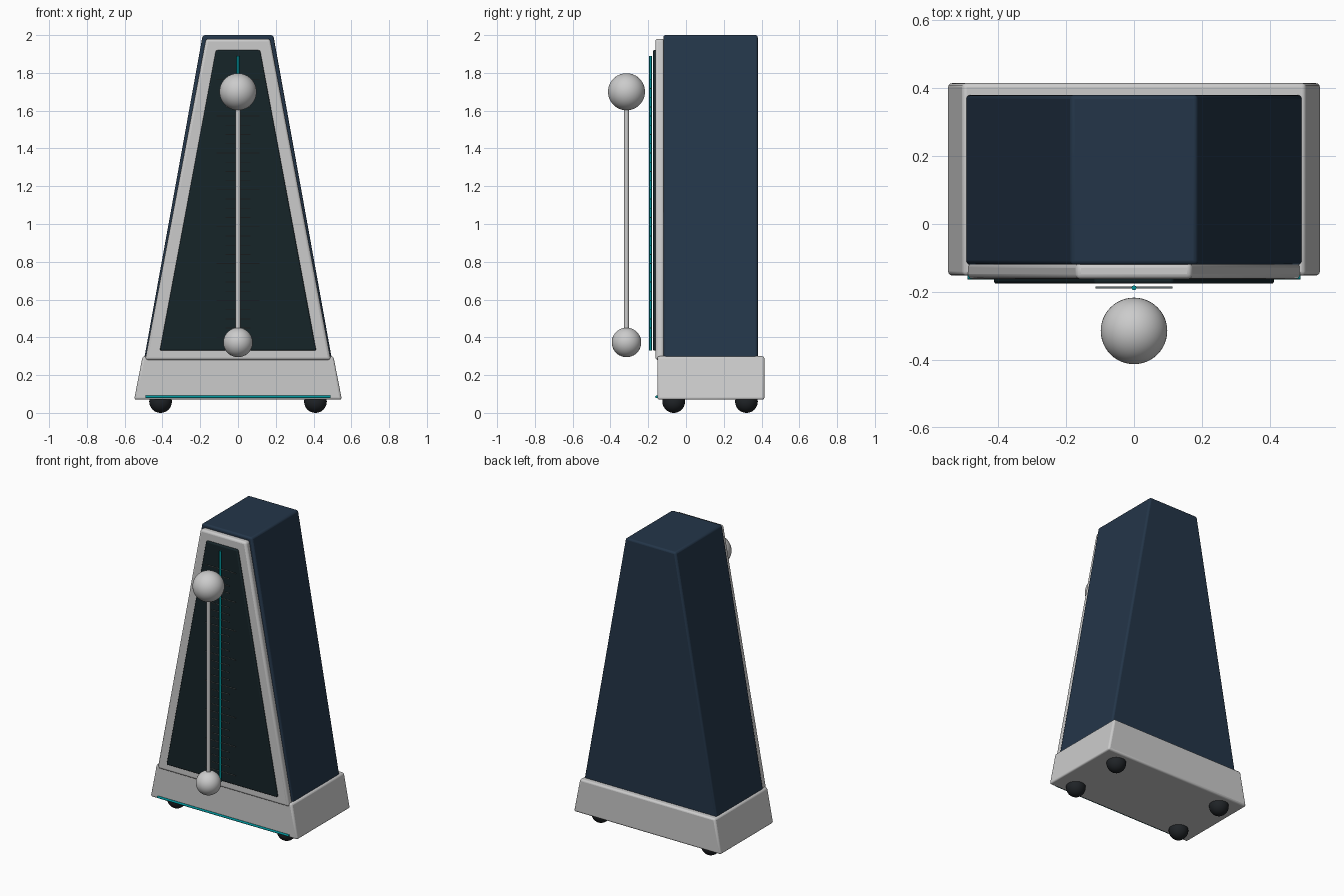
import bpy, bmesh
from math import radians, pi

if "Cube" in bpy.data.objects:
    bpy.data.objects.remove(bpy.data.objects["Cube"])


def material(name, rgb):
    m = bpy.data.materials.new(name)
    m.diffuse_color = (*rgb, 1)
    m.use_nodes = True
    m.node_tree.nodes["Principled BSDF"].inputs["Base Color"].default_value = m.diffuse_color
    return m


NAVY = material("navy", (0.017, 0.036, 0.066))
BLACK = material("black_panel", (0.008, 0.018, 0.022))
RUBBER = material("rubber", (0.014, 0.017, 0.02))
TEAL = material("teal", (0.0, 0.30, 0.33))
TICK = material("tick_grey", (0.12, 0.15, 0.16))


def finish(ob, name, mat=None, bevel=0):
    ob.name = name
    if mat:
        ob.data.materials.append(mat)
    if bevel:
        b = ob.modifiers.new("bevel", "BEVEL")
        b.width, b.segments = bevel, 3
    bpy.ops.object.select_all(action="DESELECT")
    bpy.context.view_layer.objects.active = ob
    ob.select_set(True)
    bpy.ops.object.shade_smooth_by_angle(angle=radians(35))
    return ob


def trapezoid(name, w0, w1, z0, z1, y0, y1, mat=None, bevel=0.01):
    """Trapezoid in x/z (half widths w0 low, w1 high), extruded from y0 to y1."""
    bm = bmesh.new()
    pts = [(-w0, z0), (w0, z0), (w1, z1), (-w1, z1)]
    face = bm.faces.new([bm.verts.new((x, y0, z)) for x, z in pts])
    ext = bmesh.ops.extrude_face_region(bm, geom=[face])
    for v in ext["geom"]:
        if isinstance(v, bmesh.types.BMVert):
            v.co.y = y1
    bmesh.ops.recalc_face_normals(bm, faces=bm.faces)
    me = bpy.data.meshes.new(name)
    bm.to_mesh(me)
    bm.free()
    ob = bpy.data.objects.new(name, me)
    bpy.context.collection.objects.link(ob)
    return finish(ob, name, mat, bevel)


def ball(name, loc, r, mat=None):
    bpy.ops.mesh.primitive_uv_sphere_add(segments=48, ring_count=24, radius=r, location=loc)
    return finish(bpy.context.object, name, mat)


def rod(name, loc, r, length, mat=None, rot=(0, 0, 0)):
    bpy.ops.mesh.primitive_cylinder_add(vertices=24, radius=r, depth=length,
                                        location=loc, rotation=rot)
    return finish(bpy.context.object, name, mat)


# Case: plinth, tapered body, front frame and dark dial panel
trapezoid("base", 0.55, 0.505, 0.07, 0.30, -0.152, 0.415, bevel=0.012)
trapezoid("body", 0.496, 0.187, 0.29, 2.0, -0.12, 0.38, NAVY, 0.012)
trapezoid("front_frame", 0.492, 0.17, 0.28, 1.98, -0.162, -0.115, None, 0.014)
trapezoid("dial_panel", 0.414, 0.117, 0.33, 1.92, -0.176, -0.15, BLACK, 0.008)

# Feet
for x in (-0.41, 0.41):
    for y in (-0.065, 0.32):
        ball("foot", (x, y, 0.06), 0.06, RUBBER)

# Scale marks, every fourth one long
for i in range(29):
    half = 0.113 if i % 4 == 0 else 0.065
    z = 0.40 + i * 0.0488
    trapezoid("scale_mark", half, half, z - 0.002, z + 0.002, -0.19, -0.184, TICK, 0)

# Teal accents
rod("centre_line", (0, -0.188, 1.11), 0.007, 1.56, TEAL)
rod("base_line", (0, -0.156, 0.085), 0.007, 0.98, TEAL, (0, pi / 2, 0))

# Pendulum
rod("pendulum_rod", (0, -0.315, 1.035), 0.013, 1.33)
ball("pendulum_weight", (0, -0.315, 1.70), 0.098)
ball("pendulum_pivot", (0, -0.315, 0.373), 0.078)
